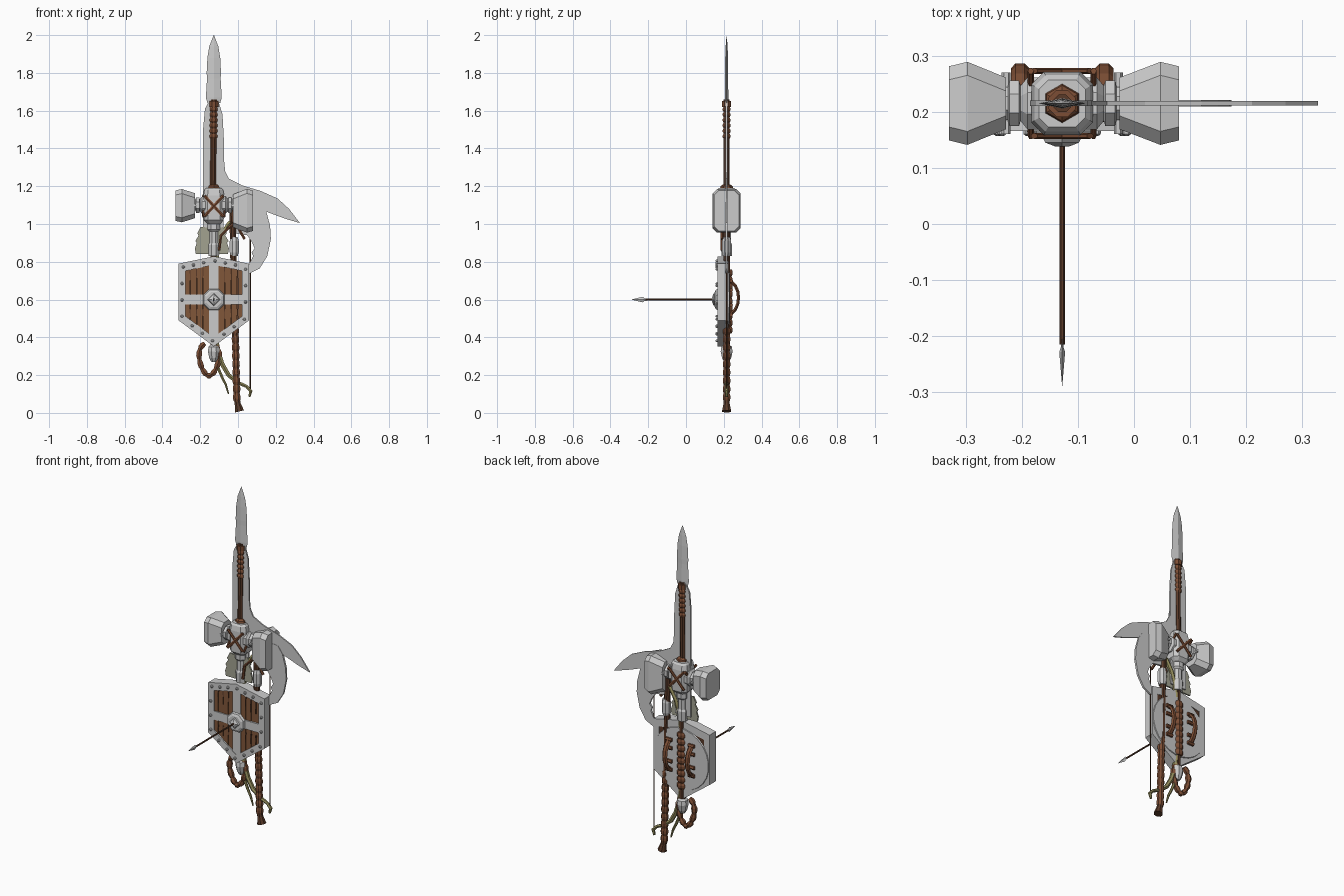
import bpy, bmesh, math, random
from mathutils import Vector as V

if "Cube" in bpy.data.objects:
    bpy.data.objects.remove(bpy.data.objects["Cube"])

random.seed(4)
CX, CY, SZ = -0.128, 0.215, 0.6     # bundle axis, weapon plane, shield centre height


def mat(name, c):
    m = bpy.data.materials.new(name)
    m.diffuse_color = (*c, 1)
    m.use_nodes = True
    m.node_tree.nodes["Principled BSDF"].inputs["Base Color"].default_value = m.diffuse_color
    return m


WOOD = mat("wood", (0.22, 0.095, 0.042))
DARK = mat("dark_wood", (0.10, 0.042, 0.022))
LEATHER = mat("leather", (0.20, 0.075, 0.035))
BOW = mat("bow_wood", (0.30, 0.27, 0.11))
CLOTH = mat("feather", (0.36, 0.36, 0.28))


def finish(name, bm, m=None):
    bmesh.ops.recalc_face_normals(bm, faces=bm.faces)
    me = bpy.data.meshes.new(name)
    bm.to_mesh(me)
    bm.free()
    ob = bpy.data.objects.new(name, me)
    bpy.context.collection.objects.link(ob)
    if m:
        me.materials.append(m)
    return ob


def skin(name, rings, m=None):
    """Capped surface through a list of equal-length point rings."""
    bm = bmesh.new()
    vs = [[bm.verts.new(p) for p in r] for r in rings]
    n = len(vs[0])
    for a, b in zip(vs, vs[1:]):
        for i in range(n):
            j = (i + 1) % n
            bm.faces.new((a[i], a[j], b[j], b[i]))
    bm.faces.new(vs[0])
    bm.faces.new(vs[-1][::-1])
    return finish(name, bm, m)


def tube(name, pts, radii, m=None, n=8, flat=1.0, ref=(0, 1, 0)):
    pts = [V(p) for p in pts]
    if not isinstance(radii, (list, tuple)):
        radii = [radii] * len(pts)
    v, rings = V(ref), []
    for i, p in enumerate(pts):
        t = pts[min(i + 1, len(pts) - 1)] - pts[max(i - 1, 0)]
        u = v.cross(t).normalized()
        rings.append([p + u * radii[i] * math.cos(a) + v * radii[i] * flat * math.sin(a)
                      for a in (2 * math.pi * (k + (0.5 if n > 4 else 0)) / n for k in range(n))])
    return skin(name, rings, m)


def flatpath(pts, y=CY):
    return [(x, y, z) for x, z in pts]


def plate(name, pts, y0, y1, m=None):
    return skin(name, [flatpath(pts, y0), flatpath(pts, y1)], m)


def wrapped(name, a, b, r, turns, m, bulge=1.3):
    """Grip with wound-cord ridges from a to b."""
    a, b = V(a), V(b)
    n = turns * 3
    return tube(name, [a.lerp(b, i / n) for i in range(n + 1)],
                [r if i % 3 == 0 else r * bulge for i in range(n + 1)], m)


def box_ring(c, ha, hb, ch, axis):
    q = [(ha - ch, -hb), (ha, -hb + ch), (ha, hb - ch), (ha - ch, hb),
         (-ha + ch, hb), (-ha, hb - ch), (-ha, -hb + ch), (-ha + ch, -hb)]
    return [V(c) + (V((0, a, b)) if axis == 'x' else V((a, b, 0))) for a, b in q]


# spear: leaf blade, shaft, cord wrapping
tube("spear_blade", [(CX, CY, z) for z in (1.64, 1.67, 1.77, 1.80, 1.88, 1.94, 2.0)],
     [0.034, 0.042, 0.036, 0.038, 0.034, 0.024, 0.001], n=4, flat=0.22)
tube("spear_shaft", [(CX, CY, 1.66), (CX - 0.008, CY, 0.85)], 0.017, DARK)
wrapped("spear_wrap", (CX, CY, 1.65), (CX - 0.002, CY, 1.45), 0.016, 7, LEATHER, 1.4)
tube("spear_collar", [(CX, CY, 1.62), (CX, CY, 1.65)], 0.026, LEATHER)

# broad sword blade behind the spear
plate("sword_blade", [(-.185, .86), (-.185, 1.5), (-.175, 1.61), (-.15, 1.655), (-.105, 1.655),
                      (-.082, 1.58), (-.075, 1.45), (-.073, 1.2), (-.08, .86)], CY - .005, CY + .005)

# war axe: hooked beak and crescent blade
plate("axe_beak", [(-.078, 1.38), (-.068, 1.28), (-.048, 1.24), (.02, 1.205), (.12, 1.175), (.21, 1.135),
                   (.27, 1.08), (.328, 1.005), (.25, 1.028), (.15, 1.065), (.05, 1.08), (-.08, 1.06)],
      CY - .004, CY + .004)
plate("axe_crescent", [(-.03, 1.12), (.12, 1.11), (.15, 1.065), (.17, .99), (.174, .92), (.155, .83),
                       (.115, .765), (.055, .735), (.06, .79), (.08, .83), (.072, .85), (.088, .87),
                       (.076, .9), (.05, .94), (-.02, .95)], CY - .006, CY + .006)
tube("axe_shaft", [(-.03, CY, 1.1), (-.016, CY, .4)], .018, DARK)
tube("axe_socket", [(-.02, CY, z) for z in (.93, .91, .85, .83)], [.02, .026, .026, .02])
wrapped("axe_grip", (-.016, CY, .5), (-.006, CY, .06), .017, 10, LEATHER, 1.25)
tube("axe_butt", [(-.008, CY, .09), (-.002, CY, .05), (.008, CY, .008)], [.018, .017, .026], DARK)

# hammer: two flared heads, collars, centre block with crossed straps
for side, xs, zc, hz in (("left", (-.33, -.297, -.228), 1.097, .088),
                         ("right", (.08, .047, -.026), 1.07, .116)):
    skin("hammer_head_" + side, [box_ring((x, CY, zc), hy, hz * k, .024, 'x')
         for x, hy, k in zip(xs, (.066, .074, .046), (.92, 1, .75))])
tube("hammer_collars", [(x, CY, 1.1) for x in (-.24, -.225, -.222, -.205, -.202, -.19, -.066,
                                              -.054, -.051, -.034, -.031, -.02)],
     [.032, .032, .044, .044, .034, .05, .05, .034, .044, .044, .032, .032])
skin("hammer_block", [box_ring((CX, CY, z), .055 * k, .056 * k, .022 * k, 'z')
     for z, k in ((1.0, .6), (1.02, .95), (1.08, 1), (1.15, 1), (1.18, .9), (1.19, .75))])
tube("hammer_cap", [(CX, CY, z) for z in (1.185, 1.2, 1.21)], [.036, .032, .018], LEATHER, 6)
for y, face in ((CY - .058, "front"), (CY + .058, "back")):
    for s in (-1, 1):
        tube("hammer_strap_" + face, flatpath([(CX - s * .05, 1.04), (CX, 1.095), (CX + s * .05, 1.15)], y),
             .009, LEATHER, 6, .6)
for s in (-1, 1):
    tube("hammer_side_strap", [(CX + s * .056, y, 1.04 + .11 * k) for y, k in ((CY - .058, 0), (CY + .058, 1))],
         .009, LEATHER, 6, .6, (1, 0, 0))
    tube("hammer_rivet", [(CX + s * .1, y, 1.1) for y in (CY - .055, CY + .055)], .008, n=6, ref=(1, 0, 0))
tube("hammer_neck", [(CX, CY, z) for z in (1.01, .97, .96, .9, .89, .83)], [.036, .036, .026, .026, .032, .03])
tube("hammer_shaft", [(CX, CY, .85), (CX, CY, .33)], .019, DARK)
wrapped("hammer_grip", (CX, CY + .006, .76), (CX, CY + .006, .42), .022, 9, LEATHER)
tube("hammer_pommel", [(CX, CY, z) for z in (.36, .35, .325, .29, .27)], [.018, .03, .034, .026, .014])

# feather vanes showing under the hammer, with loose ties
for s in (-1, 1):
    plate("feather_vane", [(CX + .01 * s - .01, .98 if s < 0 else .97)] + [
        (CX - .01 + s * x, z) for x, z in ((.06, .985), (.078, .95), (.07, .94), (.088, .91), (.08, .9),
                                          (.09, .87), (.085, .84), (.01, .84))], CY - .012, CY - .002, CLOTH)
tube("tie_right", flatpath([(-.03, 1.01), (-.005, .99), (.035, .92)], CY - .025), .008, LEATHER, 6)
tube("tie_left", flatpath([(-.01, 1.01), (-.05, .98), (-.09, .94), (-.1, .86)], CY - .025), .008, LEATHER, 6)

# recurve bow with string, and a hanging cord
limb = [(.06, .085), (.068, .115), (.045, .14), (0, .16), (-.05, .2), (-.085, .26), (-.11, .34), (-.125, .48)]
path = limb + [(x, 1.2 - z) for x, z in reversed(limb)]
rad = [.006, .011, .009, .011, .013, .014, .015, .016]
tube("bow_limbs", flatpath(path), rad + rad[::-1], BOW, 6)
tube("bow_string", [(.064, CY, .1), (.064, CY, 1.1)], .0035, DARK, 4)
tube("hanging_cord", flatpath([(-.11, .25), (-.085, .19), (-.065, .15), (-.05, .1)]), [.009, .008, .007, .004], BOW, 6)

# coiled whip loop at the bottom
loop = [(CX - .025 + .052 * math.sin(a) * (1 - .25 * math.cos(a)), .285 - .088 * math.cos(a))
        for a in (math.radians(-160 + 320 * i / 27) for i in range(28))]
tube("whip_loop", flatpath(loop), [.017 if i % 3 else .012 for i in range(28)], LEATHER, 6)

# six-sided shield
hexa = [(-.187, .19), (0, .229), (.187, .19), (.187, -.11), (0, -.248), (-.187, -.11)]
at = lambda pts, k=1: [(CX + x * k, SZ + z * k) for x, z in pts]
plate("shield_backing", at(hexa, .97), CY - .02, CY + .008, DARK)
outer, inner = at(hexa), at(hexa, .80)
for i in range(6):
    j = (i + 1) % 6
    plate("shield_rim", [outer[i], outer[j], inner[j], inner[i]], .166, .226)
    for t in (0.04, .36, .68):
        a = V(outer[i]).lerp(V(inner[i]), .5)
        p = a.lerp(V(outer[j]).lerp(V(inner[j]), .5), t)
        tube("shield_rivet", [(p.x, y, p.y) for y in (.17, .16, .157)], [.009, .008, .004], n=6, ref=(1, 0, 0))
top = lambda x: SZ + .215 - abs(x) * .21
low = lambda x: SZ - .225 + abs(x) * .73
for s in (-1, 1):
    for k in range(4):
        a, b = s * (.025 + k * .034), s * (.025 + k * .034 + .031)
        y = .176 + random.uniform(-.003, .004)
        plate("shield_plank", [(CX + a, top(a)), (CX + b, top(b)), (CX + b, low(b)), (CX + a, low(a))],
              y, .2, WOOD)
    for k in range(3):
        x = CX + s * (.0575 + k * .034)
        for z, d in ((SZ + .17, .09), (SZ - .05, .06)):
            plate("plank_crack", [(x - .003, z), (x + .003, z), (x, z - d)], .171, .18, DARK)

# cross bars and stepped boss
bar = lambda h, w: [(-h, -w), (h, -w), (h, w), (-h, w)]
plate("shield_bar_vertical", at([(-.026, -.225), (.026, -.225), (.026, .215), (-.026, .215)]), .168, .2)
plate("shield_bar_horizontal", at(bar(.165, .026)), .1685, .2)
tube("shield_boss", [(CX, y, SZ) for y in (.17, .158, .152)], [.062, .056, .042], n=8, ref=(1, 0, 0))
tube("shield_boss_tip", [(CX, y, SZ) for y in (.153, .145, .138)], [.034, .03, .012], n=4, ref=(1, 0, 0))

# round shield on the back with two arm loops
tube("round_shield", [(CX, y, SZ) for y in (.216, .222, .231)], [.185, .186, .183], n=24, ref=(1, 0, 0))
for s in (-1, 1):
    x = CX + s * .075
    tube("arm_loop", [(x, .222 + .056 * math.sin(a), SZ + .01 - .088 * math.cos(a))
                      for a in (math.pi * i / 8 for i in range(9))], .0095, LEATHER, 6, 1.7, (1, 0, 0))
    for z in (SZ - .08, SZ - .03, SZ + .05, SZ + .1):
        tube("loop_pad", [(x - .02, .238, z), (x + .02, .238, z)], .011, LEATHER, 6)

# arrow pointing forward out of the boss
tube("arrow_shaft", [(CX, .2, SZ), (CX, -.215, SZ)], .005, DARK, 6, ref=(1, 0, 0))
tube("arrow_head", [(CX, y, SZ) for y in (-.205, -.22, -.228, -.289)], [.006, .007, .015, .0005],
     n=4, flat=.35, ref=(1, 0, 0))
